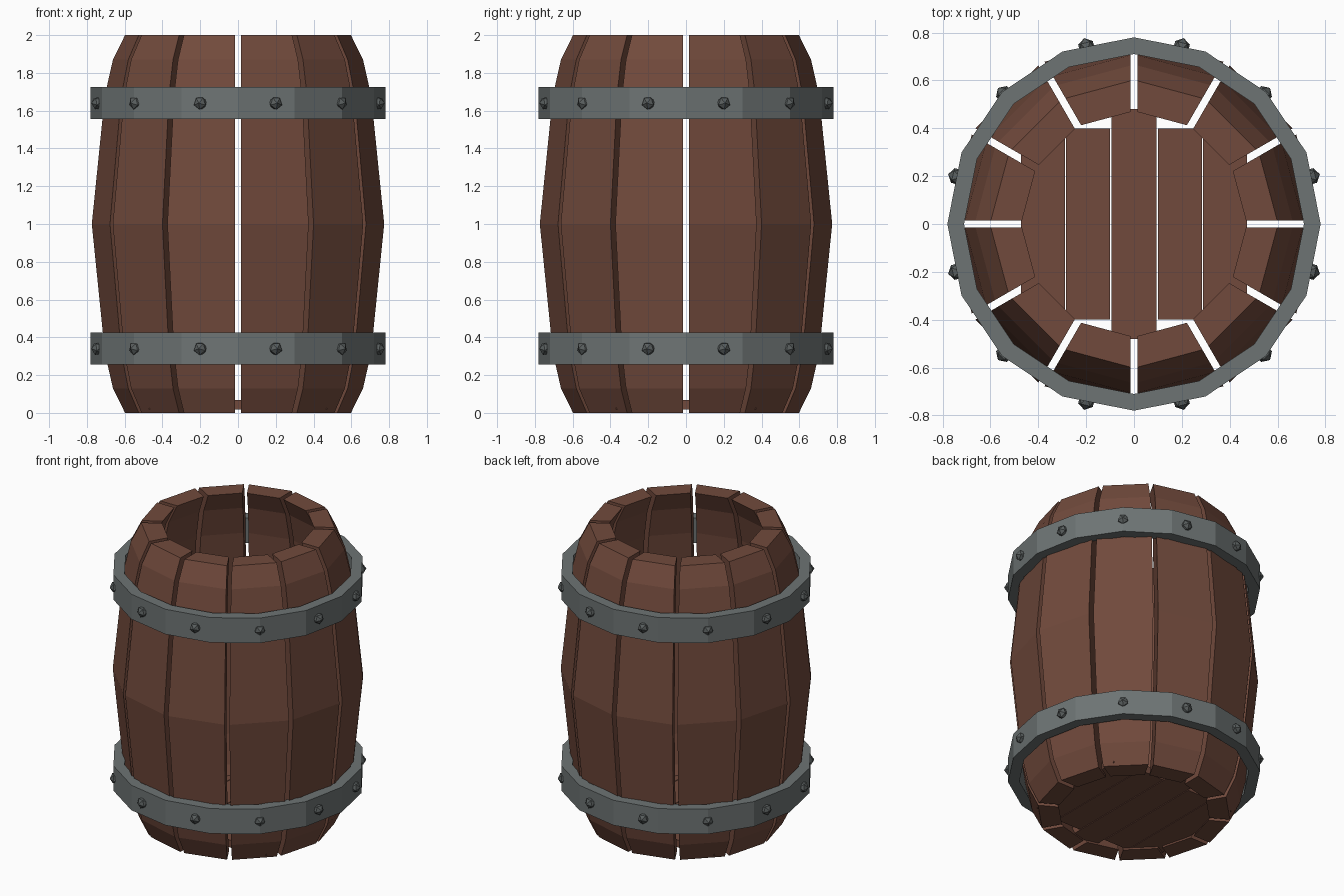
import bpy, bmesh, math
from mathutils import Matrix, Vector

cube = bpy.data.objects.get("Cube")
if cube:
    bpy.data.objects.remove(cube)


def material(name, color):
    m = bpy.data.materials.new(name)
    m.use_nodes = True
    m.diffuse_color = (*color, 1)
    node = next(n for n in m.node_tree.nodes if n.type == "BSDF_PRINCIPLED")
    node.inputs["Base Color"].default_value = (*color, 1)
    node.inputs["Roughness"].default_value = 0.8
    return m


wood = material("reddish brown wood", (0.165, 0.068, 0.045))
iron = material("grey iron", (0.155, 0.175, 0.175))
dark_iron = material("dark iron", (0.10, 0.113, 0.113))


def finish(bm, name, mat):
    bmesh.ops.recalc_face_normals(bm, faces=bm.faces)
    mesh = bpy.data.meshes.new(name)
    bm.to_mesh(mesh)
    bm.free()
    mesh.materials.append(mat)
    obj = bpy.data.objects.new(name, mesh)
    bpy.context.collection.objects.link(obj)
    return obj


STAVES = 12
HALF_GAP = 0.015
WALL = 0.13
half_angle = math.pi / STAVES

# Outer radius along the height, mirrored about the belly
lower = [(0, 0.598), (0.13, 0.662), (0.32, 0.705)]
profile = lower + [(1.0, 0.774)] + [(2 - z, r) for z, r in reversed(lower)]


def stave_corner(r, z, side):
    x = r * math.cos(half_angle) + HALF_GAP * math.sin(half_angle)
    y = r * math.sin(half_angle) - HALF_GAP * math.cos(half_angle)
    return Vector((x, side * y, z))


# Curved staves
for i in range(STAVES):
    bm = bmesh.new()
    turn = Matrix.Rotation((2 * i + 1) * half_angle, 3, "Z")
    rings = []
    for z, r in profile:
        corners = [(r, -1), (r, 1), (r - WALL, 1), (r - WALL, -1)]
        rings.append([bm.verts.new(turn @ stave_corner(rad, z, s)) for rad, s in corners])
    for a, b in zip(rings, rings[1:]):
        for k in range(4):
            n = (k + 1) % 4
            bm.faces.new((a[k], a[n], b[n], b[k]))
    bm.faces.new(rings[0])
    bm.faces.new(rings[-1])
    finish(bm, f"stave_{i + 1}", wood)

# Bottom planks: centre x, width, half length
planks = [(0, 0.19, 0.48)]
for side in (-1, 1):
    planks += [(side * 0.192, 0.184, 0.40), (side * 0.38, 0.184, 0.37)]
for i, (x, width, half_len) in enumerate(planks):
    bm = bmesh.new()
    bmesh.ops.create_cube(bm, size=1)
    bmesh.ops.scale(bm, vec=(width, 2 * half_len, 0.05), verts=bm.verts)
    bmesh.ops.translate(bm, vec=(x, 0, 0.043), verts=bm.verts)
    finish(bm, f"bottom_plank_{i + 1}", wood)


# Sixteen-sided iron hoops with a ring of studs
def hoop(name, zmid):
    bm = bmesh.new()
    section = [(0.78, -0.085), (0.78, 0.085), (0.71, 0.085), (0.71, -0.085)]
    verts = [bm.verts.new((r, 0, zmid + dz)) for r, dz in section]
    edges = [bm.edges.new((verts[k], verts[(k + 1) % 4])) for k in range(4)]
    bmesh.ops.spin(bm, geom=verts + edges, cent=(0, 0, 0), axis=(0, 0, 1),
                   angle=math.tau, steps=16, use_merge=True)
    bmesh.ops.remove_doubles(bm, verts=bm.verts, dist=0.0001)
    finish(bm, name, iron)

    bm = bmesh.new()
    for i in range(STAVES):
        place = (Matrix.Rotation((2 * i + 1) * half_angle, 4, "Z")
                 @ Matrix.Translation((0.767, 0, zmid))
                 @ Matrix.Rotation(math.pi / 2, 4, "Y"))
        bmesh.ops.create_icosphere(bm, subdivisions=1, radius=0.037, matrix=place)
    finish(bm, name + "_studs", dark_iron)


hoop("lower_hoop", 0.34)
hoop("upper_hoop", 1.64)
